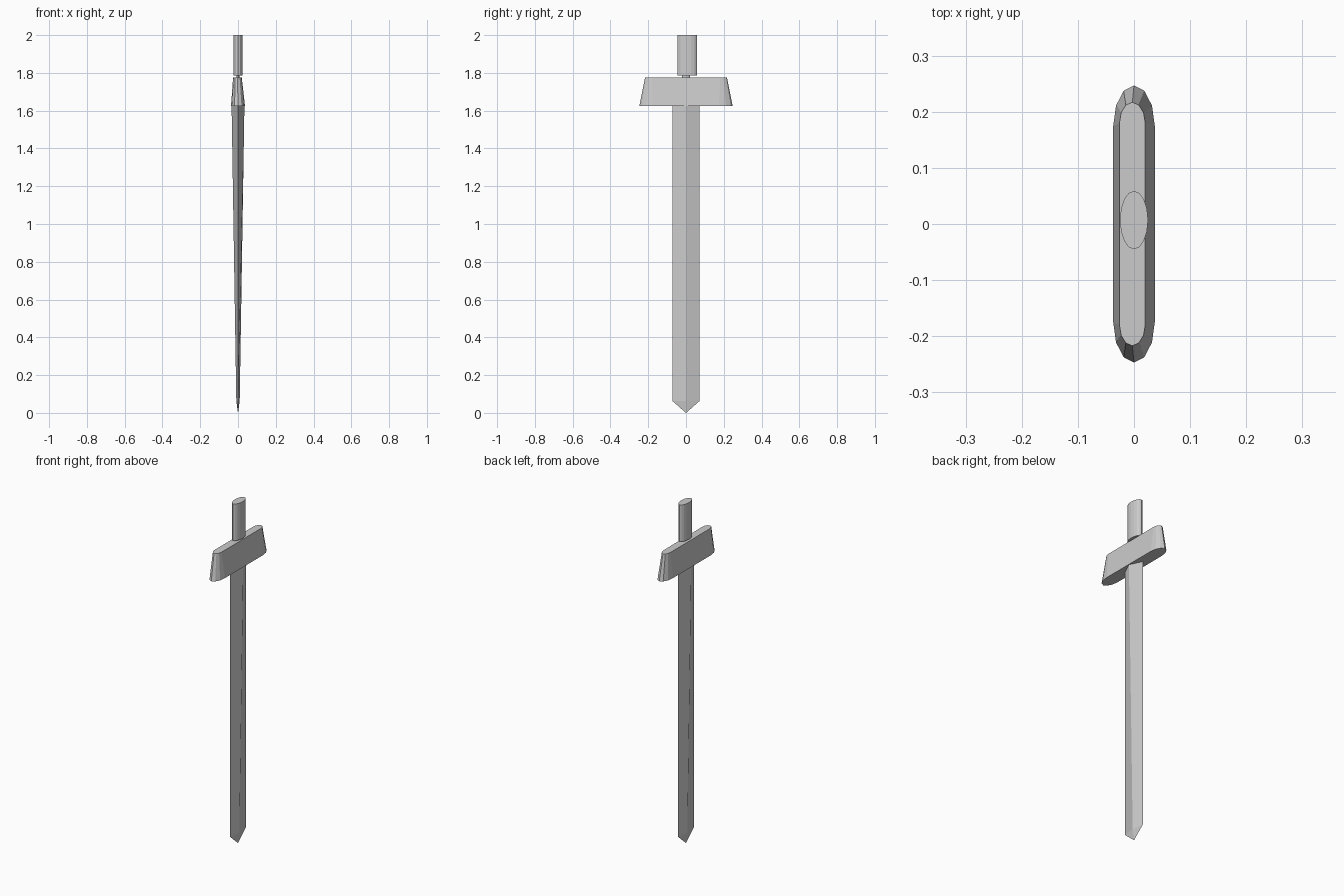
import bpy, bmesh, math

if "Cube" in bpy.data.objects:
    bpy.data.objects.remove(bpy.data.objects["Cube"])


def loft(name, rings):
    """Skin equal-length rings of points and cap both ends."""
    bm = bmesh.new()
    loops = [[bm.verts.new(p) for p in r] for r in rings]
    for a, b in zip(loops, loops[1:]):
        n = len(a)
        for i in range(n):
            j = (i + 1) % n
            bm.faces.new((a[i], a[j], b[j], b[i]))
    bm.faces.new(loops[0])
    bm.faces.new(loops[-1])
    bmesh.ops.remove_doubles(bm, verts=bm.verts, dist=1e-5)
    bmesh.ops.recalc_face_normals(bm, faces=bm.faces)
    me = bpy.data.meshes.new(name)
    bm.to_mesh(me)
    bm.free()
    ob = bpy.data.objects.new(name, me)
    bpy.context.collection.objects.link(ob)
    return ob


def ellipse(rx, ry, z, cy=0.0, n=16):
    return [(rx * math.cos(2 * math.pi * i / n),
             cy + ry * math.sin(2 * math.pi * i / n), z) for i in range(n)]


def slot(rx, straight, tip, z, cx=0.0, n=6):
    """Long slot with half-elliptical ends along y."""
    pts = []
    for s in (1, -1):
        for i in range(n + 1):
            a = math.pi * i / n
            pts.append((cx + s * rx * math.cos(a),
                        s * (straight + (tip - straight) * math.sin(a)), z))
    return pts


def diamond(rx, ry, z):
    return [(rx, 0, z), (0, ry, z), (-rx, 0, z), (0, -ry, z)]


# Blade: diamond section thinning towards a short point
blade = loft("blade", [diamond(0.0002, 0.0002, 0), diamond(0.009, 0.072, 0.063),
                       diamond(0.034, 0.072, 1.63)])

# Guard: tapered slot-shaped block
guard = loft("guard", [slot(0.037, 0.175, 0.247, 1.625),
                       slot(0.023, 0.18, 0.217, 1.775, -0.003)])

# Tang bridging the small gap between guard and grip
tang = loft("tang", [ellipse(0.008, 0.02, 1.76), ellipse(0.008, 0.02, 1.80)])

# Grip: oval handle
grip = loft("grip", [ellipse(0.025, 0.052, 1.785, 0.007),
                     ellipse(0.025, 0.052, 2.0, 0.007)])
